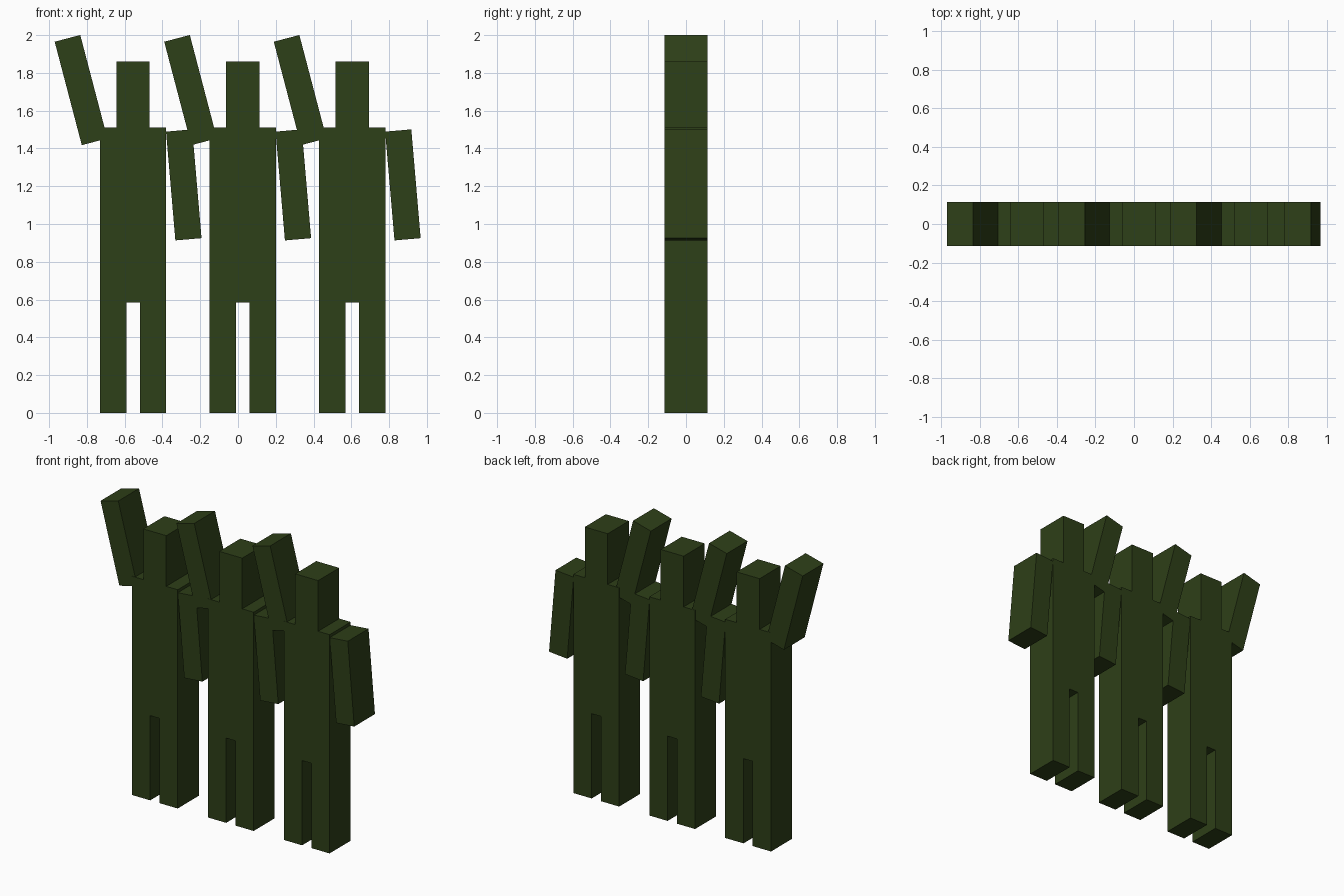
import bpy
import math

if "Cube" in bpy.data.objects:
    bpy.data.objects.remove(bpy.data.objects["Cube"])

green = bpy.data.materials.new("dark_green")
green.diffuse_color = (0.027, 0.05, 0.009, 1)
green.use_nodes = True
green.node_tree.nodes["Principled BSDF"].inputs["Base Color"].default_value = green.diffuse_color


def box(name, x, z, w, h, depth=0.23, tilt=0):
    """Box centred on (x, 0, z), tilted in the front plane."""
    bpy.ops.mesh.primitive_cube_add(size=1)
    ob = bpy.context.object
    ob.name = name
    ob.location = (x, 0, z)
    ob.scale = (w, depth, h)
    ob.rotation_euler.y = math.radians(tilt)
    ob.data.materials.append(green)


# Three identical blocky figures side by side
for n, cx in enumerate((-0.555, 0.025, 0.605), 1):
    # torso and head
    box(f"torso_{n}", cx, 1.0475, 0.35, 0.925)
    box(f"head_{n}", cx, 1.685, 0.175, 0.35)
    # legs
    for side, s in (("left", 1), ("right", -1)):
        box(f"{side}_leg_{n}", cx + s * 0.105, 0.2925, 0.14, 0.585)
    # one arm raised, one hanging
    box(f"raised_arm_{n}", cx - 0.276, 1.709, 0.14, 0.566, 0.226, -14.7)
    box(f"lowered_arm_{n}", cx + 0.268, 1.207, 0.139, 0.578, 0.226, -4.9)
